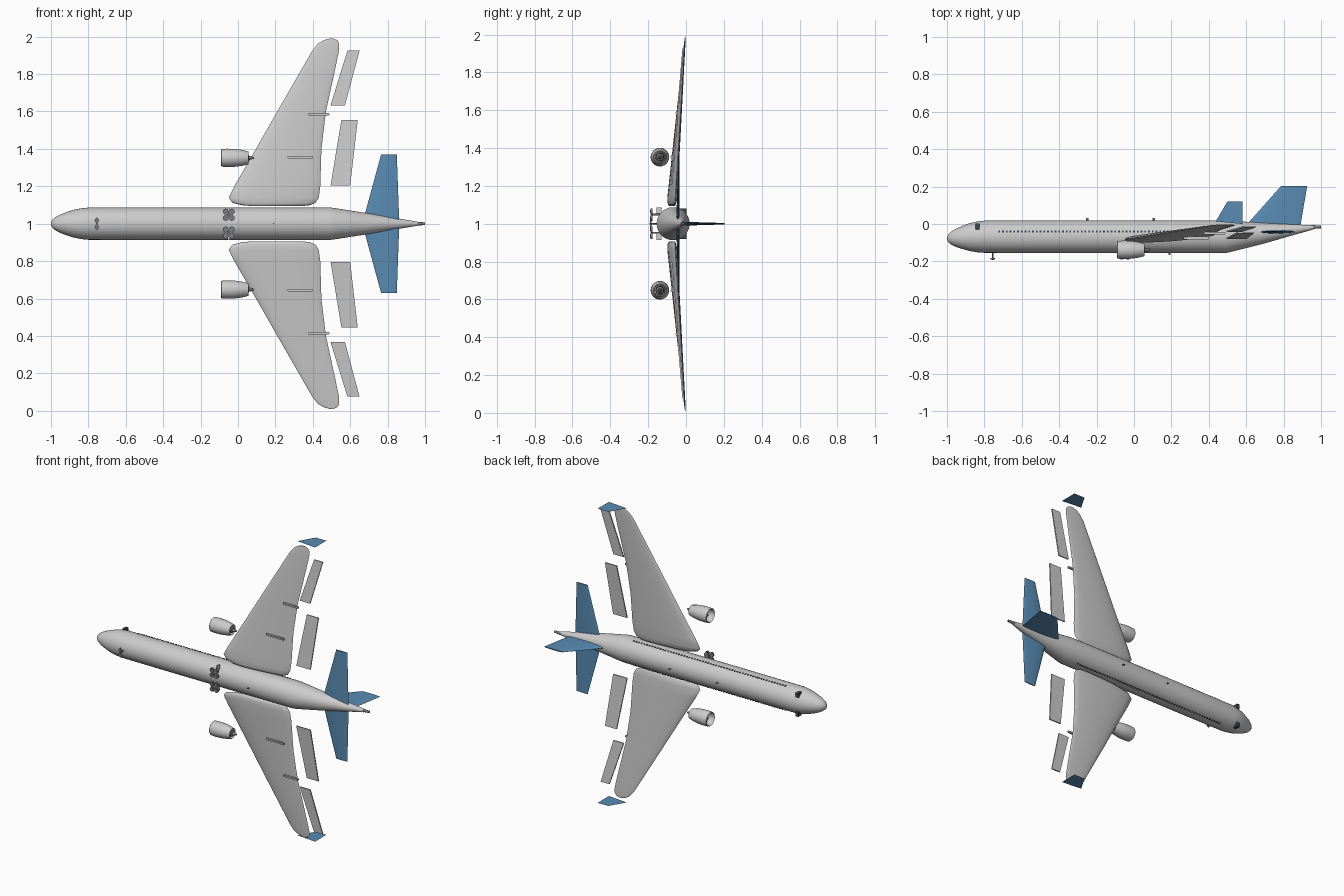
import bpy, bmesh
from math import sin, cos, pi, radians
from mathutils import Vector, Matrix

if "Cube" in bpy.data.objects:
    bpy.data.objects.remove(bpy.data.objects["Cube"])

# Airliner: nose toward -x, its own "up" is +y, wings spread along z about z = 1
def material(name, col):
    m = bpy.data.materials.new(name)
    m.diffuse_color = (*col, 1)
    m.use_nodes = True
    m.node_tree.nodes["Principled BSDF"].inputs["Base Color"].default_value = m.diffuse_color
    return m

BLUE = material("blue_paint", (0.10, 0.26, 0.45))
DARK = material("dark_trim", (0.05, 0.06, 0.08))
METAL = material("dark_metal", (0.2, 0.2, 0.21))

def finish(bm, name, mat=None, smooth=True, angle=35):
    bmesh.ops.recalc_face_normals(bm, faces=bm.faces)
    me = bpy.data.meshes.new(name)
    bm.to_mesh(me)
    bm.free()
    ob = bpy.data.objects.new(name, me)
    bpy.context.collection.objects.link(ob)
    if mat:
        me.materials.append(mat)
    if smooth:
        bpy.ops.object.select_all(action='DESELECT')
        ob.select_set(True)
        bpy.context.view_layer.objects.active = ob
        bpy.ops.object.shade_smooth_by_angle(angle=radians(angle))
    return ob

def loft(name, rings, mat=None, caps=True, angle=35):
    bm = bmesh.new()
    loops = [[bm.verts.new(p) for p in r] for r in rings]
    n = len(loops[0])
    for a, b in zip(loops, loops[1:]):
        for i in range(n):
            j = (i + 1) % n
            bm.faces.new((a[i], a[j], b[j], b[i]))
    if caps:
        bm.faces.new(loops[0])
        bm.faces.new(loops[-1])
    return finish(bm, name, mat, angle=angle)

def circle(x, y, z, r, n=32):
    return [(x, y + r * cos(2 * pi * i / n), z + r * sin(2 * pi * i / n)) for i in range(n)]

def turned(name, profile, y, z, mat=None, caps=True, n=32):
    return loft(name, [circle(x, y, z, r, n) for x, r in profile], mat, caps)

def add_box(bm, c, size):
    bmesh.ops.create_cube(bm, size=1, matrix=Matrix.Translation(c) @ Matrix.Diagonal((*size, 1)))

def add_disc(bm, c, r, depth, n=16):
    # cylinder whose axis runs along y
    bmesh.ops.create_cone(bm, cap_ends=True, segments=n, radius1=r, radius2=r, depth=depth,
                          matrix=Matrix.Translation(c) @ Matrix.Rotation(pi / 2, 4, 'X'))

def section(le, te, half, n=20):
    # airfoil outline as (x, thickness offset, chord fraction)
    pts = []
    for i in range(n):
        a = 2 * pi * i / n
        t = 0.5 - 0.5 * cos(a)
        h = half * sin(a) * (1.15 - 0.45 * t)
        pts.append((le + (te - le) * t, h, t))
    return pts

# Fuselage: (x, centre y, radius)
body = [(-1, -.077, .004), (-.995, -.077, .018), (-.98, -.076, .033), (-.955, -.074, .047),
        (-.92, -.072, .061), (-.88, -.07, .074), (-.84, -.069, .082), (-.80, -.068, .086),
        (-.4, -.068, .087), (.1, -.068, .087), (.49, -.068, .087), (.52, -.066, .083),
        (.68, -.051, .058), (.85, -.031, .029), (.96, -.018, .011)]
loft("fuselage", [circle(x, y, 1, r, 48) for x, y, r in body])
turned("tail_exhaust", [(.95, .011), (.965, .0095), (1, .007)], -.016, 1, METAL, n=16)

# Windows along both sides and the cockpit panes
bm = bmesh.new()
for s in (-1, 1):
    for i in range(58):
        add_box(bm, (-.72 + i * .02, -.04, 1 + s * .0825), (.009, .011, .004))
finish(bm, "cabin_windows", DARK, False)
bm = bmesh.new()
for s in (-1, 1):
    add_box(bm, (-.837, -.015, 1 + s * .064), (.02, .036, .032))
finish(bm, "cockpit_windows", DARK, False)

# Wings: (span, leading x, trailing x, relative thickness)
wing = [(.094, .08, .34, .3), (.099, .02, .385, .62), (.112, -.03, .415, .85), (.14, -.05, .432, 1),
        (.2, -.02, .44, 1), (.4, .096, .446, 1), (.6, .21, .47, 1), (.8, .325, .514, 1),
        (.93, .4, .541, 1), (.965, .43, .541, .9), (.982, .46, .53, .7), (.99, .49, .51, .4)]
for s, side in ((1, "left"), (-1, "right")):
    rings = []
    for d, le, te, k in wing:
        f = (d - .1) / .9
        half = k * (.023 * (1 - f) + .003)
        yc = -.083 * (1 - f) - .003
        rings.append([(x, yc + h + .026 * (1 - f) * t, 1 + s * d) for x, h, t in section(le, te, half)])
    loft(side + "_wing", rings, angle=60)

    # Detached flap and aileron panels: inner and outer (span, x0, x1, y)
    for part, ends in (("flap", ((.205, .495, .6, -.077), (.555, .553, .64, -.047))),
                       ("aileron", ((.633, .495, .572, -.04), (.925, .585, .65, -.015)))):
        rings = [[(a, y - .004, 1 + s * d), (b, y - .004, 1 + s * d),
                  (b, y + .004, 1 + s * d), (a, y + .004, 1 + s * d)] for d, a, b, y in ends]
        loft(f"{side}_{part}", rings)

    # Flap track fairings under the wing
    for i, (d, a, b, y) in enumerate(((.355, .265, .4, -.075), (.585, .375, .49, -.049))):
        bm = bmesh.new()
        add_box(bm, ((a + b) / 2, y, 1 + s * d), (b - a, .014, .014))
        bmesh.ops.bevel(bm, geom=bm.edges[:], offset=.003, segments=2, affect='EDGES')
        finish(bm, f"{side}_flap_fairing_{i + 1}")

    # Wingtip fin: a single flat sheet
    bm = bmesh.new()
    bm.faces.new([bm.verts.new((x, y, 1 + s)) for x, y in
                  ((.437, .014), (.5, .121), (.58, .121), (.58, 0))])
    finish(bm, side + "_winglet", BLUE, False)

    # Tailplane
    rings = [[(x, y + h, 1 + s * d) for x, h, t in section(le, te, half)]
             for d, le, te, y, half in ((.01, .667, .862, -.043, .009), (.37, .765, .849, -.037, .004))]
    loft(side + "_tailplane", rings, BLUE, angle=50)

    # Engine: hollow nacelle, fan, spinner and exhaust cone
    z, y = 1 + s * .352, -.138
    turned(side + "_nacelle", [(-.06, .038), (-.085, .040), (-.09, .044), (-.087, .047), (-.06, .049),
                               (-.02, .048), (.02, .043), (.055, .034), (.055, .031), (.02, .036),
                               (-.03, .038), (-.06, .038)], y, z, caps=False)
    turned(side + "_fan_hub", [(-.075, .001), (-.068, .006), (-.055, .011), (-.04, .012), (.02, .022),
                               (.055, .020), (.06, .011), (.085, .005)], y, z, METAL, n=24)
    bm = bmesh.new()
    for i in range(18):
        m = (Matrix.Translation((-.045, y, z)) @ Matrix.Rotation(2 * pi * i / 18, 4, 'X') @
             Matrix.Translation((0, 0, .024)) @ Matrix.Rotation(radians(35), 4, 'Z') @
             Matrix.Diagonal((.002, .011, .029, 1)))
        bmesh.ops.create_cube(bm, size=1, matrix=m)
    finish(bm, side + "_fan_blades", METAL, False)

    # Main gear: four wheels lying flat, bogie beam and leg
    zc = 1 + s * .048
    bm = bmesh.new()
    for x in (-.066, -.033):
        for dz in (-.017, .017):
            add_disc(bm, (x, -.183, zc + dz), .0155, .01)
            add_disc(bm, (x, -.183, zc + dz), .007, .013, 10)
    finish(bm, side + "_main_wheels", METAL)
    bm = bmesh.new()
    add_box(bm, (-.05, -.182, zc), (.04, .006, .006))
    add_box(bm, (-.05, -.182, zc), (.006, .006, .04))
    add_disc(bm, (-.05, -.155, zc), .005, .06)
    finish(bm, side + "_main_leg", METAL)
    bm = bmesh.new()
    add_box(bm, (-.05, -.142, 1 + s * .07), (.012, .026, .034))
    finish(bm, side + "_gear_door", None, False)

# Fin
rings = [[(x, y, 1 + h) for x, h, t in section(le, te, half)]
         for y, le, te, half in ((-.02, .588, .888, .011), (.204, .787, .926, .004))]
loft("tail_fin", rings, BLUE, angle=50)

# Nose gear
bm = bmesh.new()
for dz in (-.017, .017):
    add_disc(bm, (-.755, -.186, 1 + dz), .0115, .008)
add_box(bm, (-.755, -.186, 1), (.005, .005, .068))
add_disc(bm, (-.755, -.168, 1), .004, .05)
finish(bm, "nose_gear", METAL)

# Small blade antennas, two on the back and one on the belly
for i, (x, y) in enumerate(((-.25, .022), (.105, .024), (.19, -.158))):
    bm = bmesh.new()
    add_box(bm, (x, y, 1), (.012, .018, .003))
    finish(bm, f"antenna_{i + 1}", METAL, False)
